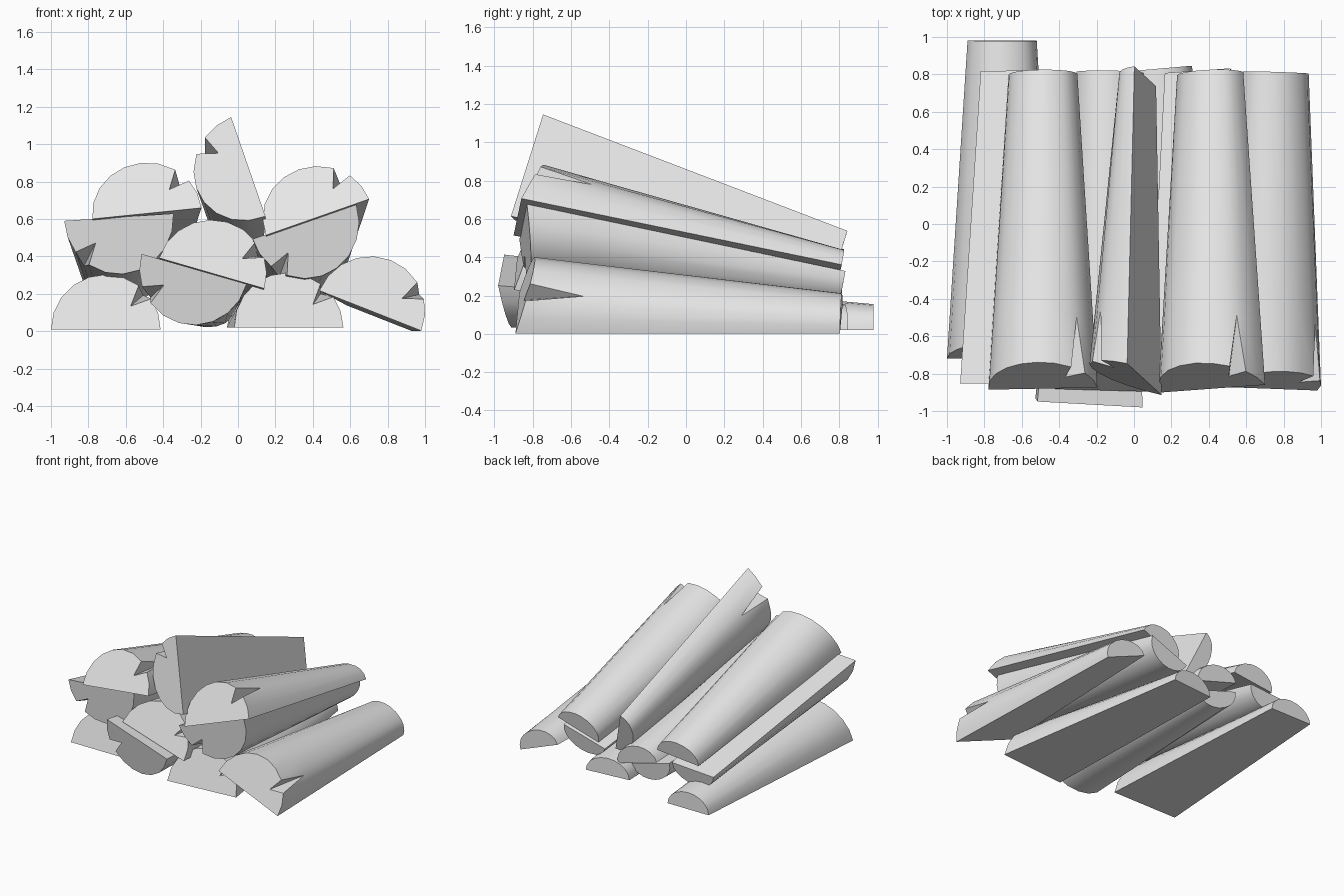
import bpy, bmesh
from math import sin, cos, radians
from mathutils import Vector

cube = bpy.data.objects.get("Cube")
if cube:
    bpy.data.objects.remove(cube, do_unlink=True)

mat = bpy.data.materials.new("pale_grey")
mat.use_nodes = True
mat.diffuse_color = (0.8, 0.8, 0.8, 1)
mat.node_tree.nodes["Principled BSDF"].inputs["Base Color"].default_value = (0.8, 0.8, 0.8, 1)

R_FRONT, R_BACK, H_BACK = 0.293, 0.185, 0.135   # butt radius, tip half width, tip height
LEAN, SPLIT = 0.3, 0.18                         # slant of front cap, length of the split
ANGLES = [0, 17, 34, 43, 53, 72, 90, 108, 126, 144, 162, 180]
NOTCH = 3                                       # index of the split in the arc


def split_log(name, front, back, roll):
    """Tapered half log; front and back are the middles of its flat face."""
    front, back = Vector(front), Vector(back)
    axis = back - front
    length = axis.length
    fwd = axis.normalized()
    side = Vector((cos(radians(roll)), 0, sin(radians(roll))))
    side = (side - fwd * side.dot(fwd)).normalized()
    up = side.cross(fwd)

    bm = bmesh.new()

    def ring(t, notched=False):
        verts = []
        for i, a in enumerate(ANGLES):
            k = 0.62 if notched and i == NOTCH else 1
            w = (R_FRONT + (R_BACK - R_FRONT) * t) * k * cos(radians(a))
            h = (R_FRONT + (H_BACK - R_FRONT) * t) * k * sin(radians(a))
            y = length * t + LEAN * h * (1 - t)
            verts.append(bm.verts.new(front + side * w + fwd * y + up * h))
        return verts

    a, b, c = ring(0, True), ring(SPLIT), ring(1)
    # Bark, with triangles forming the walls of the split
    for i in range(len(ANGLES) - 1):
        j = i + 1
        if j == NOTCH:
            bm.faces.new((a[i], b[j], b[i]))
            bm.faces.new((a[i], a[j], b[j]))
        elif i == NOTCH:
            bm.faces.new((a[i], a[j], b[i]))
            bm.faces.new((a[j], b[j], b[i]))
        else:
            bm.faces.new((a[i], a[j], b[j], b[i]))
        bm.faces.new((b[i], b[j], c[j], c[i]))
    # Sawn ends and flat split face
    bm.faces.new(a)
    bm.faces.new(c)
    bm.faces.new((a[0], b[0], c[0], c[-1], b[-1], a[-1]))
    bmesh.ops.recalc_face_normals(bm, faces=bm.faces)
    for f in bm.faces:
        f.smooth = True
    for e in bm.edges:
        e.smooth = e.calc_face_angle(0) < radians(28)

    mesh = bpy.data.meshes.new(name)
    bm.to_mesh(mesh)
    bm.free()
    mesh.materials.append(mat)
    bpy.context.collection.objects.link(bpy.data.objects.new(name, mesh))


# Bottom row
split_log("ground_log_right", (-0.707, -0.72, 0.01), (-0.705, 0.98, 0.02), 0)
split_log("ground_log_middle", (0.272, -0.855, 0.02), (0.125, 0.83, 0.02), 0)
split_log("ground_log_left", (0.707, -0.88, 0.11), (0.755, 0.81, 0.07), -21.5)
# Middle pair, lower one turned over
split_log("middle_log_lower", (-0.235, -0.965, 0.333), (-0.19, 0.73, 0.16), 163.7)
split_log("middle_log_upper", (-0.14, -0.89, 0.31), (-0.13, 0.81, 0.18), -16.3)
# Pair on the right
split_log("right_log_lower", (-0.637, -0.85, 0.61), (-0.635, 0.82, 0.26), 184)
split_log("right_log_upper", (-0.487, -0.88, 0.63), (-0.487, 0.80, 0.31), 6)
# Pair on the left
split_log("left_log_lower", (0.355, -0.85, 0.585), (0.34, 0.82, 0.27), 199)
split_log("left_log_upper", (0.425, -0.88, 0.61), (0.41, 0.80, 0.30), 20)
# Log standing on edge at the top
split_log("top_log", (0.055, -0.83, 0.88), (0.06, 0.79, 0.37), 107.5)
